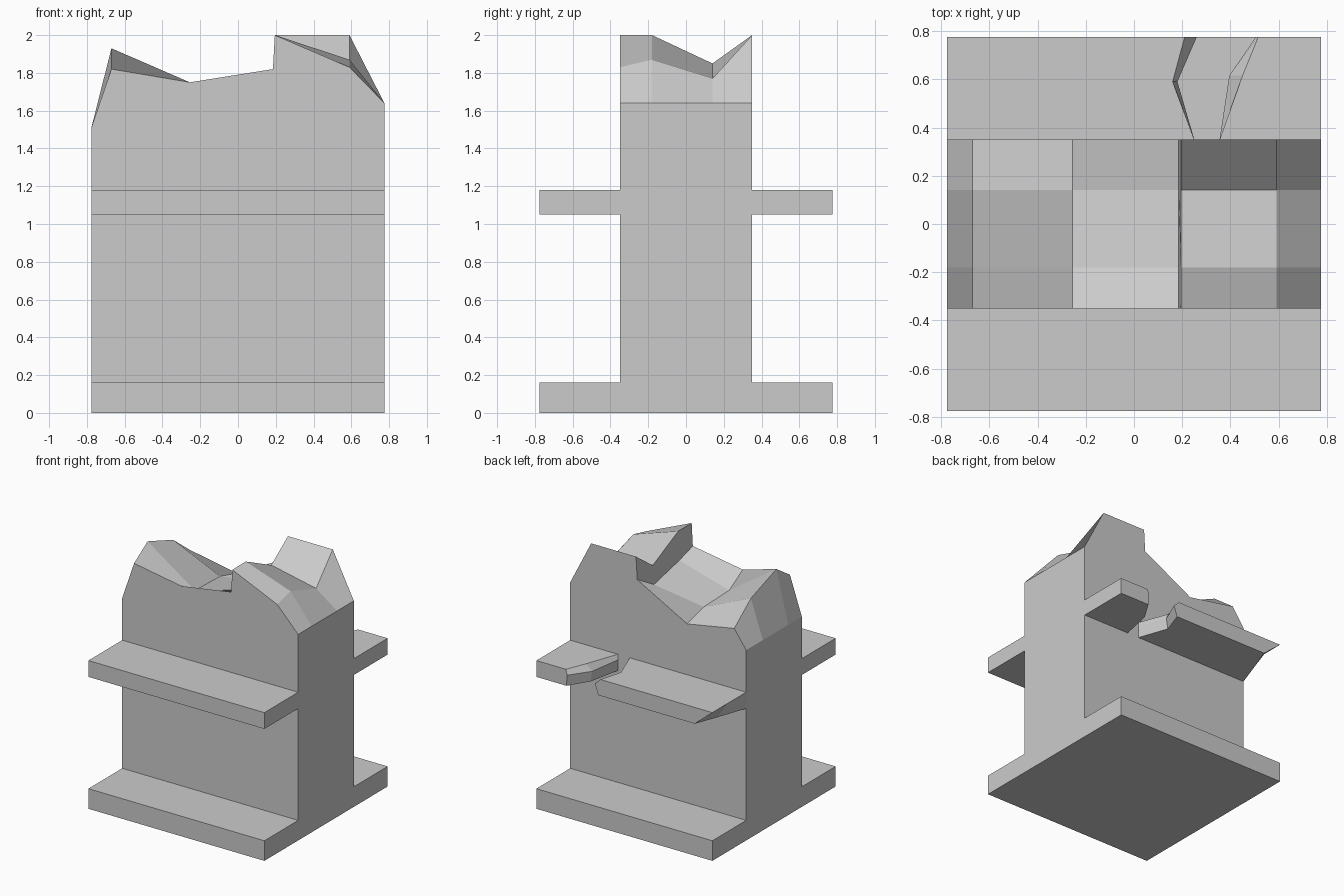
import bpy, bmesh

if "Cube" in bpy.data.objects:
    bpy.data.objects.remove(bpy.data.objects["Cube"])

W = 0.775          # half width of the whole block
T = 0.35           # half thickness of the wall


def loft(name, sections):
    """Skin a closed solid through (y, [(x, z), ...]) sections."""
    bm = bmesh.new()
    rings = [[bm.verts.new((x, y, z)) for x, z in pts] for y, pts in sections]
    n = len(rings[0])
    for a, b in zip(rings, rings[1:]):
        for i in range(n):
            j = (i + 1) % n
            bm.faces.new((a[i], a[j], b[j], b[i]))
    bm.faces.new(rings[0])
    bm.faces.new(rings[-1][::-1])
    bmesh.ops.recalc_face_normals(bm, faces=bm.faces)
    me = bpy.data.meshes.new(name)
    bm.to_mesh(me)
    bm.free()
    ob = bpy.data.objects.new(name, me)
    bpy.context.collection.objects.link(ob)
    return ob


def slab(name, y0, y1, z0, z1):
    rect = [(-W, z0), (W, z0), (W, z1), (-W, z1)]
    return loft(name, [(y0, rect), (y1, rect)])


# Wall with a broken top: heights per row at each crest column
columns = [W, 0.59, 0.195, 0.185, -0.255, -0.67, -W]
crest = {
    -T:    [1.64, 1.83, 2.00, 1.82, 1.75, 1.82, 1.515],
    -0.18: [1.64, 1.87, 2.00, 1.77, 1.65, 1.93, 1.515],
    0.14:  [1.64, 1.77, 1.85, 1.70, 1.64, 1.82, 1.515],
    T:     [1.64, 2.00, 2.00, 1.82, 1.585, 1.66, 1.515],
}
loft("ruined_wall", [(y, [(-W, 0), (W, 0)] + list(zip(columns, zs)))
                     for y, zs in crest.items()])

# Feet and the intact front ledge
slab("front_foot", -W, -T, 0, 0.16)
slab("back_foot", T, W, 0, 0.16)
slab("front_ledge", -W, -T, 1.05, 1.18)


# Back ledge, snapped in two: jagged break given as top, middle, bottom x
def broken_ledge(name, rows):
    loft(name, [(y, [(end_low, 1.05), (low, 1.05), (mid, 1.135),
                     (top, 1.18), (end_top, 1.18)])
                for y, top, mid, low, end_low, end_top in rows])


broken_ledge("back_ledge_long", [
    (T, 0.25, 0.25, 0.25, -W, -W),
    (0.59, 0.16, 0.18, 0.165, -0.69, -W),
    (W, 0.21, 0.26, 0.23, -0.62, -W)])
broken_ledge("back_ledge_short", [
    (T, 0.355, 0.355, 0.355, W, W),
    (0.615, 0.45, 0.395, 0.41, W, W),
    (W, 0.515, 0.505, 0.51, W, W)])
